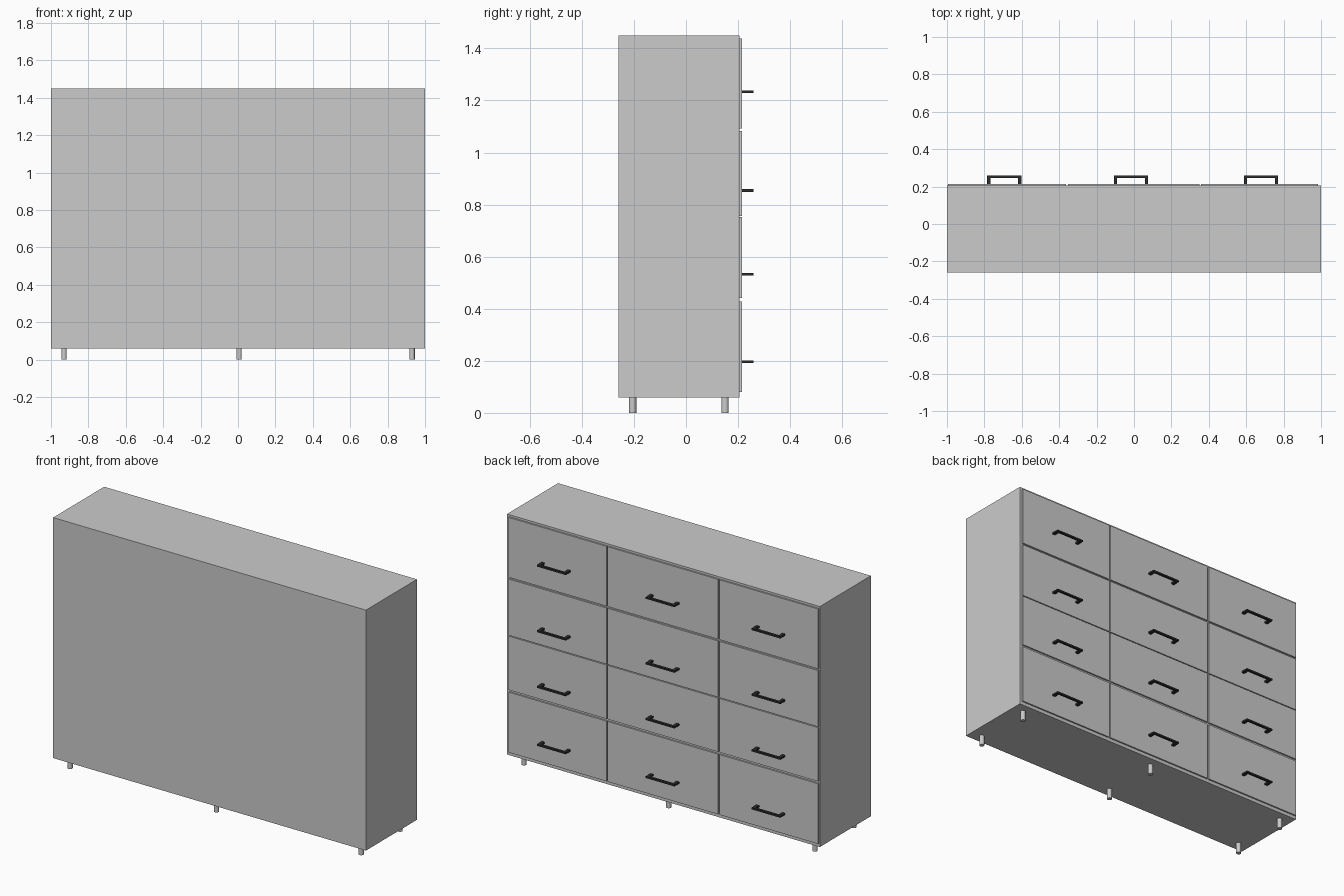
import bpy
import bmesh
from mathutils import Matrix

if "Cube" in bpy.data.objects:
    bpy.data.objects.remove(bpy.data.objects["Cube"])


def add_box(bm, x, y, z):
    """Add a box spanning the given (min, max) ranges."""
    spans = (x, y, z)
    centre = [(a + b) / 2 for a, b in spans]
    size = [b - a for a, b in spans]
    bmesh.ops.create_cube(bm, size=1, matrix=Matrix.Translation(centre) @ Matrix.Diagonal((*size, 1)))


def finish(bm, name, mat=None):
    mesh = bpy.data.meshes.new(name)
    bm.to_mesh(mesh)
    bm.free()
    obj = bpy.data.objects.new(name, mesh)
    bpy.context.collection.objects.link(obj)
    if mat:
        mesh.materials.append(mat)
    return obj


dark = bpy.data.materials.new("dark_metal")
dark.diffuse_color = (0.025, 0.025, 0.025, 1)
dark.use_nodes = True
dark.node_tree.nodes["Principled BSDF"].inputs["Base Color"].default_value = dark.diffuse_color

# Cabinet carcass
bm = bmesh.new()
add_box(bm, (-1, 1), (-0.26, 0.206), (0.06, 1.45))
finish(bm, "cabinet_body")

# Drawer grid: x range and handle centre per column, z range and handle height per row
columns = [((-0.995, -0.364), -0.693), ((-0.354, 0.351), -0.016), ((0.359, 0.985), 0.679)]
rows = [((0.08, 0.428), 0.197), ((0.441, 0.752), 0.532),
        ((0.757, 1.082), 0.854), ((1.092, 1.438), 1.233)]

for c, (xr, hx) in enumerate(columns):
    for r, (zr, hz) in enumerate(rows):
        # Drawer front
        bm = bmesh.new()
        add_box(bm, xr, (0.204, 0.215), zr)
        finish(bm, f"drawer_front_{c}_{r}")

        # Bar handle with two posts
        bm = bmesh.new()
        z = (hz - 0.005, hz + 0.005)
        add_box(bm, (hx - 0.092, hx + 0.092), (0.246, 0.26), z)
        for s in (-1, 1):
            px = hx + s * 0.083
            add_box(bm, (px - 0.009, px + 0.009), (0.212, 0.247), z)
        finish(bm, f"handle_{c}_{r}", dark)

# Round legs
for i, x in enumerate((-0.93, 0.006, 0.931)):
    for side, y in (("wall", -0.205), ("drawer", 0.15)):
        bm = bmesh.new()
        bmesh.ops.create_cone(bm, cap_ends=True, segments=24, radius1=0.014, radius2=0.014,
                              depth=0.062, matrix=Matrix.Translation((x, y, 0.031)))
        leg = finish(bm, f"{side}_side_leg_{i}")
        bpy.ops.object.select_all(action='DESELECT')
        leg.select_set(True)
        bpy.context.view_layer.objects.active = leg
        bpy.ops.object.shade_smooth_by_angle()
